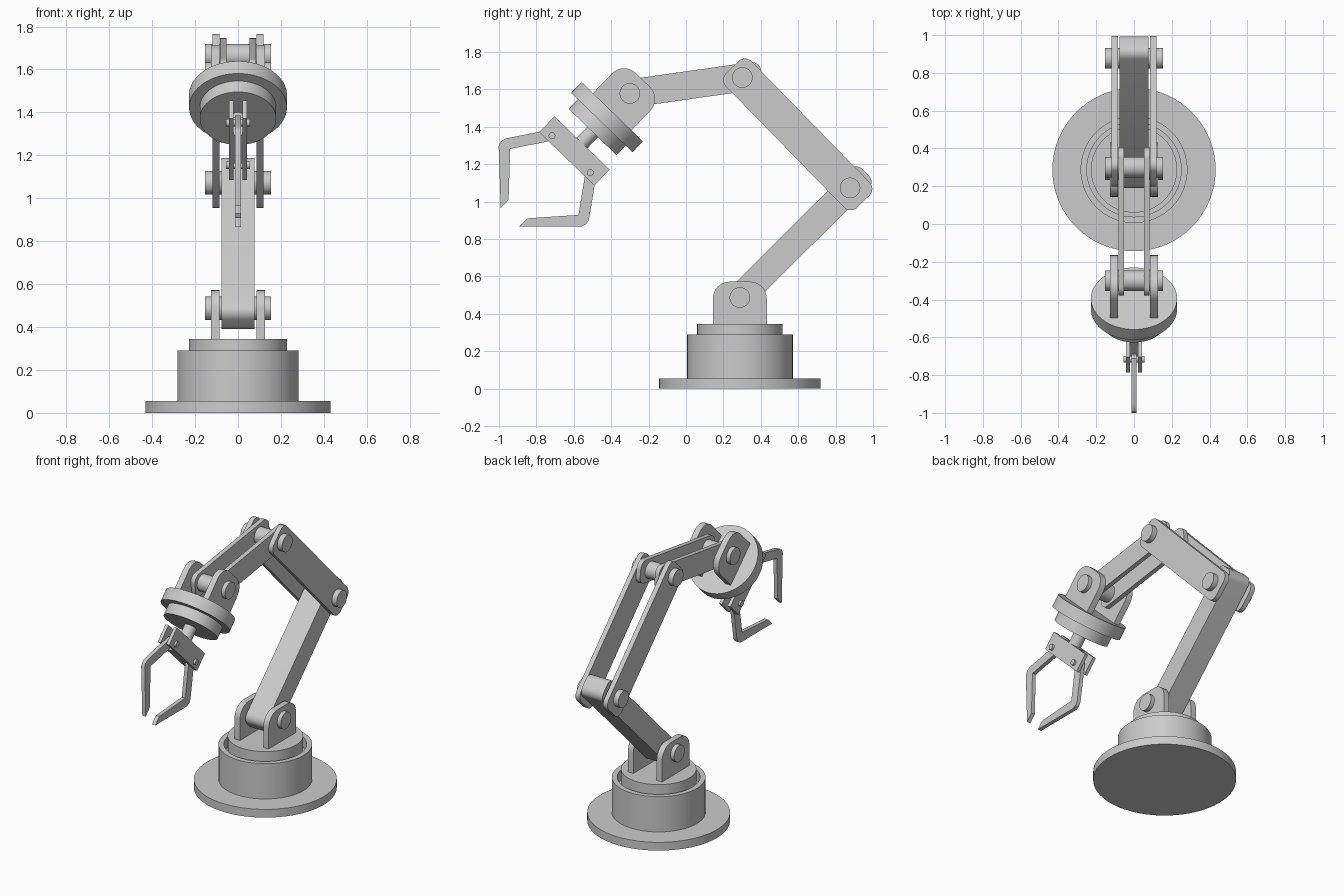
import bpy, bmesh, math
from mathutils import Vector, Matrix

if "Cube" in bpy.data.objects:
    bpy.data.objects.remove(bpy.data.objects["Cube"])

# joint positions in the (y, z) side plane
SHOULDER, ELBOW, TOP, WRIST = [Vector(p) for p in
    ((0.288, 0.487), (0.877, 1.073), (0.301, 1.663), (-0.30, 1.578))]
AXIS = Vector((-0.695, -0.719))     # direction the gripper points
SIDE = Vector((0.719, -0.695))


def tool(s, p):
    """Side-plane point from distance along the wrist axis and offset across it."""
    return WRIST + AXIS * s + SIDE * p


def finish(name, bm, smooth=True):
    bmesh.ops.recalc_face_normals(bm, faces=bm.faces)
    me = bpy.data.meshes.new(name)
    bm.to_mesh(me)
    bm.free()
    ob = bpy.data.objects.new(name, me)
    bpy.context.collection.objects.link(ob)
    if smooth:
        bpy.context.view_layer.objects.active = ob
        ob.select_set(True)
        bpy.ops.object.shade_smooth_by_angle(angle=math.radians(30))
        ob.select_set(False)
    return ob


def plate(name, pts, x0, x1, mirror=False):
    """Extrude a side-plane outline from x0 to x1."""
    bm = bmesh.new()
    f = bm.faces.new([bm.verts.new((x0, p[0], p[1])) for p in pts])
    new = bmesh.ops.extrude_face_region(bm, geom=[f])
    bmesh.ops.translate(bm, vec=(x1 - x0, 0, 0),
                        verts=[v for v in new["geom"] if isinstance(v, bmesh.types.BMVert)])
    ob = finish(name, bm)
    if mirror:
        ob.modifiers.new("mirror", "MIRROR")
    return ob


def bar(a, b, w, ea, eb, ra, rb):
    """Bar outline around a-b: half width w, end overhangs and corner radii."""
    u = (b - a).normalized()
    n = Vector((-u.y, u.x))
    L = (b - a).length
    pts = []
    for cu, cn, r, start in ((L + eb, -w, rb, -90), (L + eb, w, rb, 0),
                             (-ea, w, ra, 90), (-ea, -w, ra, 180)):
        su = 1 if cu > 0 else -1
        sn = 1 if cn > 0 else -1
        for i in range(9 if r else 1):
            t = math.radians(start + i * 90 / 8)
            pu = cu - su * r + r * math.cos(t)
            pn = cn - sn * r + r * math.sin(t)
            if not r:
                pu, pn = cu, cn
            pts.append(a + u * pu + n * pn)
    return pts


def rod(name, a, b, r, seg=48):
    a, b = Vector(a), Vector(b)
    rot = (b - a).to_track_quat("Z", "Y").to_matrix().to_4x4()
    bm = bmesh.new()
    bmesh.ops.create_cone(bm, cap_ends=True, segments=seg, radius1=r, radius2=r,
                          depth=(b - a).length,
                          matrix=Matrix.Translation((a + b) / 2) @ rot)
    return finish(name, bm)


def pin(name, c, r, half):
    return rod(name, (-half, c.x, c.y), (half, c.x, c.y), r, 32)


def tool_disc(name, s0, s1, r):
    a, b = tool(s0, 0), tool(s1, 0)
    return rod(name, (0, a.x, a.y), (0, b.x, b.y), r, 64)


# base: foot flange and hollow drum, lathed
BY = 0.288
bm = bmesh.new()
prof = [(0, 0), (0.432, 0), (0.432, 0.055), (0.283, 0.055), (0.283, 0.29),
        (0.25, 0.29), (0.25, 0.22), (0, 0.22)]
vs = [bm.verts.new((x, BY, z)) for x, z in prof]
es = [bm.edges.new(e) for e in zip(vs, vs[1:])]
bmesh.ops.spin(bm, geom=vs + es, cent=(0, BY, 0), axis=(0, 0, 1),
               angle=math.tau, steps=72, use_duplicate=False)
bmesh.ops.remove_doubles(bm, verts=bm.verts, dist=1e-4)
finish("base_drum", bm)
rod("turntable", (0, BY, 0.22), (0, BY, 0.345), 0.228, 64)

# shoulder bracket
foot = Vector((SHOULDER.x, 0.34))
plate("shoulder_ears", bar(foot, SHOULDER, 0.144, 0, 0.085, 0, 0.09), 0.086, 0.126, True)

# solid lower arm, then paired middle and fore links
plate("lower_arm", bar(SHOULDER, ELBOW, 0.073, 0.094, 0.118, 0.05, 0.05), -0.078, 0.078)
plate("middle_links", bar(ELBOW, TOP, 0.096, 0.102, 0.077, 0.05, 0.05), 0.086, 0.118, True)
plate("fore_links", bar(TOP, WRIST, 0.075, 0.105, 0.075, 0.05, 0.05), 0.053, 0.083, True)

# joint pins
for name, c in (("shoulder", SHOULDER), ("elbow", ELBOW), ("top", TOP), ("wrist", WRIST)):
    pin(name + "_pin", c, 0.055, 0.153)

# wrist bracket, flanges and shaft
plate("wrist_ears", bar(tool(0.14, 0), WRIST, 0.143, 0, 0.10, 0, 0.09), 0.086, 0.126, True)
tool_disc("wrist_flange", 0.136, 0.216, 0.228)
tool_disc("wrist_motor", 0.21, 0.287, 0.178)
tool_disc("tool_shaft", 0.28, 0.375, 0.04)


# gripper block: solid middle with slotted ends
def box(p0, p1):
    return [tool(s, p) for s, p in ((0.368, p0), (0.486, p0), (0.486, p1), (0.368, p1))]


plate("gripper_block", box(-0.095, 0.095), -0.042, 0.042)
for tag, m in (("upper", -1), ("lower", 1)):
    plate(tag + "_cheeks", box(0.095 * m, 0.205 * m), 0.02, 0.042, True)
    # bent claw with an angled tip
    claw = [(0.425, 0.163), (0.48, 0.203), (0.626, 0.304), (0.643, 0.313), (0.665, 0.318),
            (0.69, 0.309), (0.921, 0.070), (0.86, 0.071), (0.658, 0.254), (0.455, 0.113),
            (0.432, 0.12), (0.42, 0.14)]
    plate(tag + "_claw", [tool(s, p * m) for s, p in claw], -0.013, 0.013)
    pin(tag + "_claw_pin", tool(0.452, 0.142 * m), 0.018, 0.056)
